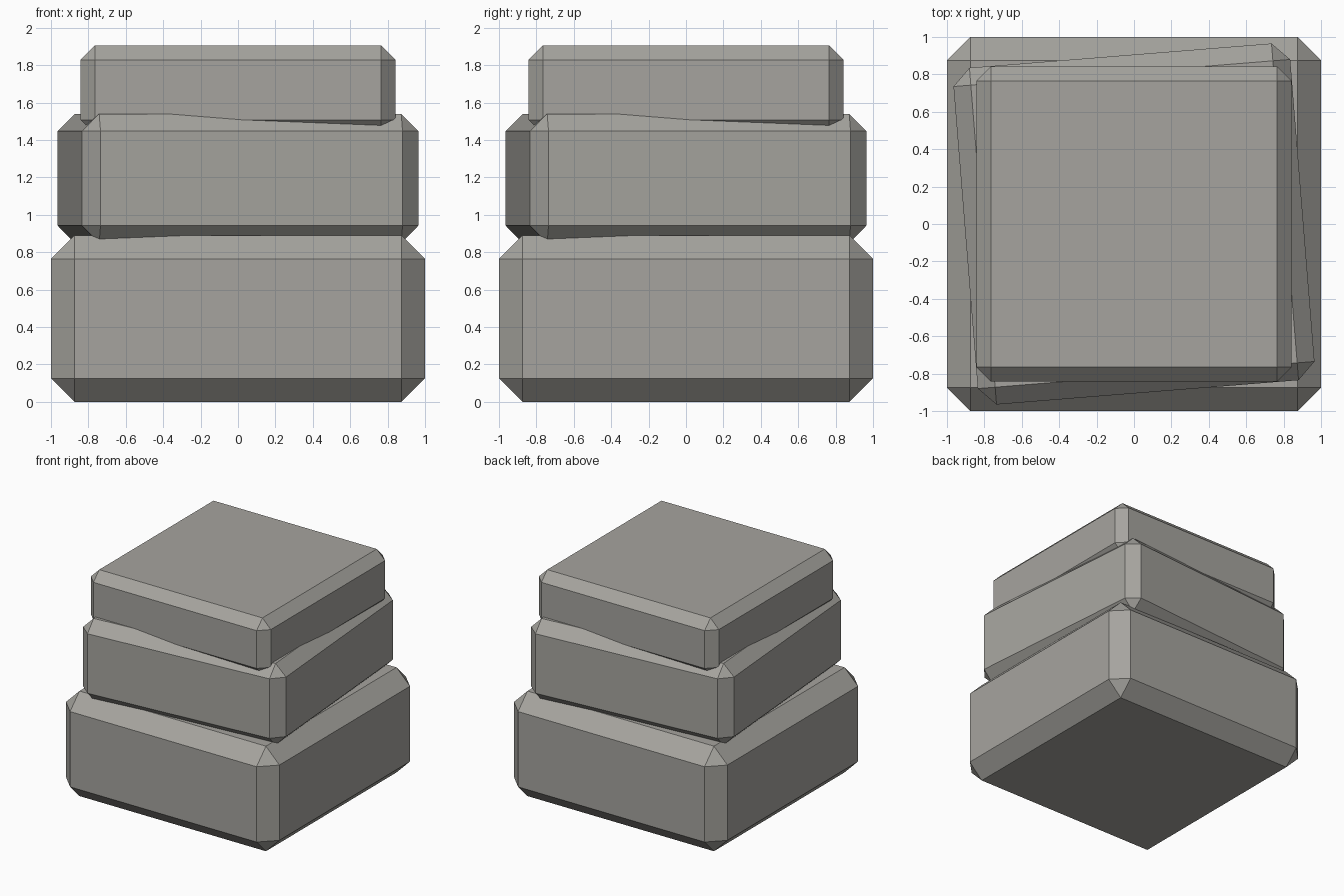
import bpy
import bmesh
import math
from mathutils import Matrix

if "Cube" in bpy.data.objects:
    bpy.data.objects.remove(bpy.data.objects["Cube"])

stone = bpy.data.materials.new("warm grey stone")
stone.diffuse_color = (0.38, 0.372, 0.345, 1)
stone.use_nodes = True
stone.node_tree.nodes["Principled BSDF"].inputs["Base Color"].default_value = stone.diffuse_color


def block(name, half, z0, z1, bevel, angle=0):
    """Square slab with every edge chamfered, turned about z."""
    bm = bmesh.new()
    bmesh.ops.create_cube(bm, size=1)
    bmesh.ops.scale(bm, vec=(2 * half, 2 * half, z1 - z0), verts=bm.verts)
    bmesh.ops.bevel(bm, geom=bm.edges[:], offset=bevel, offset_type='OFFSET',
                    segments=1, affect='EDGES')
    bmesh.ops.rotate(bm, verts=bm.verts, cent=(0, 0, 0),
                     matrix=Matrix.Rotation(math.radians(angle), 3, 'Z'))
    bmesh.ops.translate(bm, verts=bm.verts, vec=(0, 0, (z0 + z1) / 2))
    mesh = bpy.data.meshes.new(name)
    bm.to_mesh(mesh)
    bm.free()
    mesh.materials.append(stone)
    obj = bpy.data.objects.new(name, mesh)
    bpy.context.collection.objects.link(obj)


# Stack of three slabs, each sunk slightly into the one below
block("bottom_block", 1.0, 0, 0.89, 0.126)
block("middle_block", 0.903, 0.85, 1.54, 0.093, 4.6)
block("top_block", 0.843, 1.43, 1.906, 0.078)
